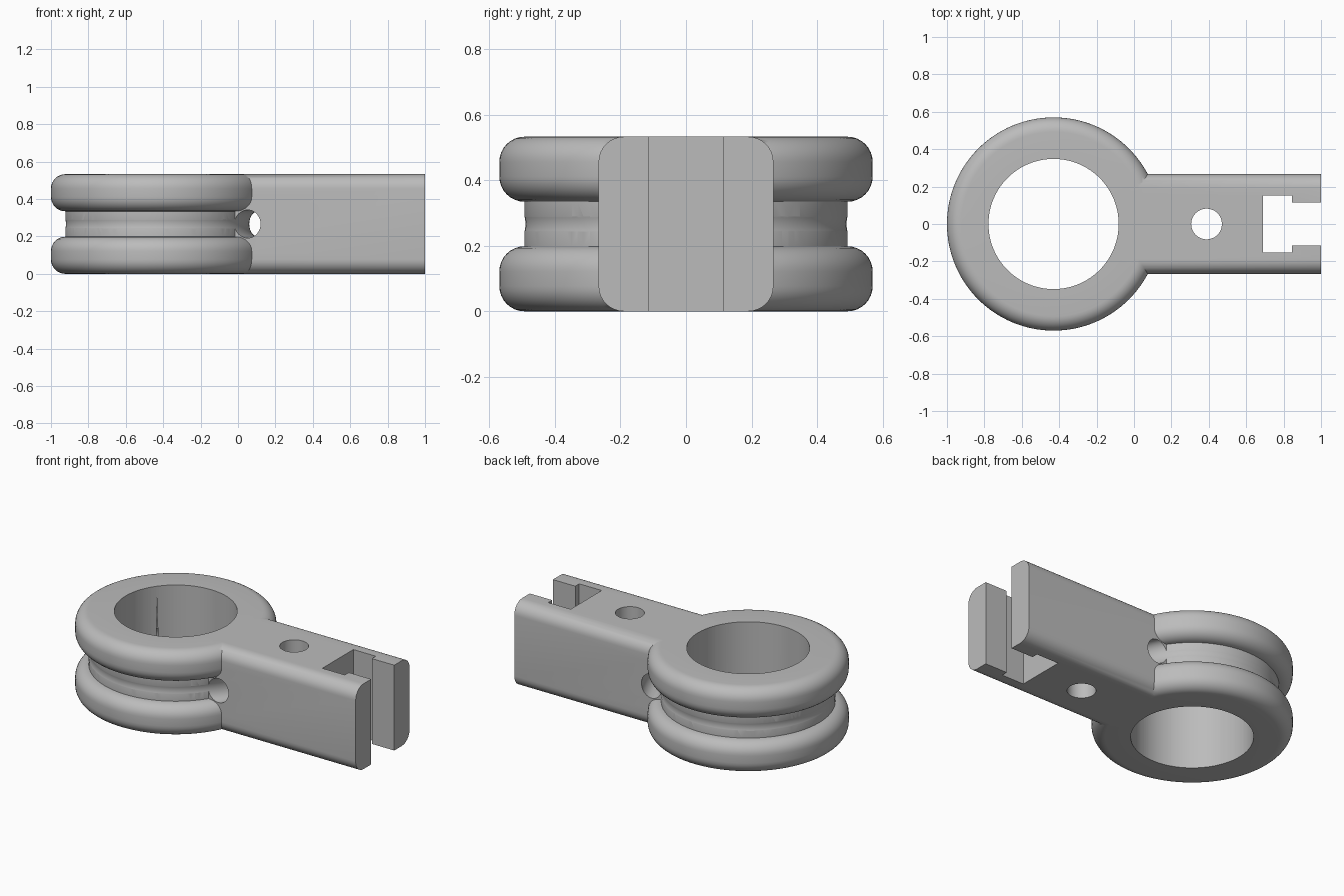
import bpy, bmesh, math
from mathutils import Matrix

if "Cube" in bpy.data.objects:
    bpy.data.objects.remove(bpy.data.objects["Cube"])

CX, H, HALF = -0.43, 0.533, 0.267      # ring centre, height, arm half width
R_OUT, R_HOLE, FIL = 0.57, 0.348, 0.077
MID = H / 2

steel = bpy.data.materials.new("plain grey")
steel.diffuse_color = (0.5, 0.5, 0.5, 1)
steel.use_nodes = True
steel.node_tree.nodes["Principled BSDF"].inputs["Base Color"].default_value = steel.diffuse_color


def finish(name, bm):
    bmesh.ops.remove_doubles(bm, verts=bm.verts, dist=1e-5)
    bmesh.ops.recalc_face_normals(bm, faces=bm.faces)
    me = bpy.data.meshes.new(name)
    bm.to_mesh(me)
    bm.free()
    me.materials.append(steel)
    ob = bpy.data.objects.new(name, me)
    bpy.context.collection.objects.link(ob)
    return ob


def arc(cx, cz, rx, rz, a0, a1, n=8):
    angles = [math.radians(a0 + (a1 - a0) * i / n) for i in range(n + 1)]
    return [(cx + rx * math.cos(a), cz + rz * math.sin(a)) for a in angles]


def revolve(name, profile, steps=128):
    """Spin a closed (radius, z) profile about the ring axis."""
    bm = bmesh.new()
    rings = []
    for i in range(steps):
        a = 2 * math.pi * i / steps
        rings.append([bm.verts.new((CX + r * math.cos(a), r * math.sin(a), z))
                      for r, z in profile])
    n = len(profile)
    for i in range(steps):
        p, q = rings[i], rings[(i + 1) % steps]
        for j in range(n):
            k = (j + 1) % n
            bm.faces.new((p[j], q[j], q[k], p[k]))
    return finish(name, bm)


def box(name, x0, x1, hy):
    bm = bmesh.new()
    m = Matrix.Translation(((x0 + x1) / 2, 0, MID)) @ Matrix.Diagonal((x1 - x0, 2 * hy, 1, 1))
    bmesh.ops.create_cube(bm, size=1, matrix=m)
    return finish(name, bm)


def cylinder(name, x, r, n):
    bm = bmesh.new()
    bmesh.ops.create_cone(bm, cap_ends=True, segments=n, radius1=r, radius2=r, depth=1,
                          matrix=Matrix.Translation((x, 0, MID)))
    return finish(name, bm)


# Grooved ring: two round-edged lips joined by a neck
lip_low = MID - 0.068
rf = R_OUT - FIL
lower = arc(rf, FIL, FIL, FIL, -90, 0) + arc(rf, lip_low - FIL, FIL, FIL, 0, 90)
upper = [(r, H - z) for r, z in reversed(lower)]
ring = revolve("ring_end", [(0.3, 0)] + lower + upper + [(0.3, H)])

# Square arm with rounded long edges
section = []
c = HALF - FIL
for k, (sy, sz) in enumerate([(1, 1), (-1, 1), (-1, -1), (1, -1)]):
    section += arc(sy * c, MID + sz * (MID - FIL), FIL, FIL, 90 * k, 90 * k + 90)
bm = bmesh.new()
ends = [[bm.verts.new((x, y, z)) for y, z in section] for x in (-0.06, 1.0)]
for i in range(len(section)):
    j = (i + 1) % len(section)
    bm.faces.new((ends[0][i], ends[0][j], ends[1][j], ends[1][i]))
for e in ends:
    bm.faces.new(e)
arm = finish("arm", bm)

# Cutters: rope groove, bore, pin hole, nut pocket, slot
cutters = [
    revolve("groove_cutter", arc(0.551, MID, 0.061, 0.075, 0, 352.5, 47)),
    cylinder("bore_cutter", CX, R_HOLE, 128),
    cylinder("pin_hole_cutter", 0.388, 0.082, 48),
    box("pocket_cutter", 0.69, 0.845, 0.153),
    box("slot_cutter", 0.80, 1.1, 0.114),
]
for ob, op in [(arm, 'UNION')] + [(o, 'DIFFERENCE') for o in cutters]:
    mod = ring.modifiers.new(ob.name, 'BOOLEAN')
    mod.operation, mod.object, mod.solver = op, ob, 'EXACT'

# Bake the cuts, then drop the helpers
bpy.context.view_layer.update()
baked = bpy.data.meshes.new_from_object(ring.evaluated_get(bpy.context.evaluated_depsgraph_get()))
ring.modifiers.clear()
ring.data = baked
for ob in [arm] + cutters:
    bpy.data.objects.remove(ob)
ring.name = "ring_and_arm"
bpy.context.view_layer.objects.active = ring
ring.select_set(True)
bpy.ops.object.shade_smooth_by_angle(angle=math.radians(30))
